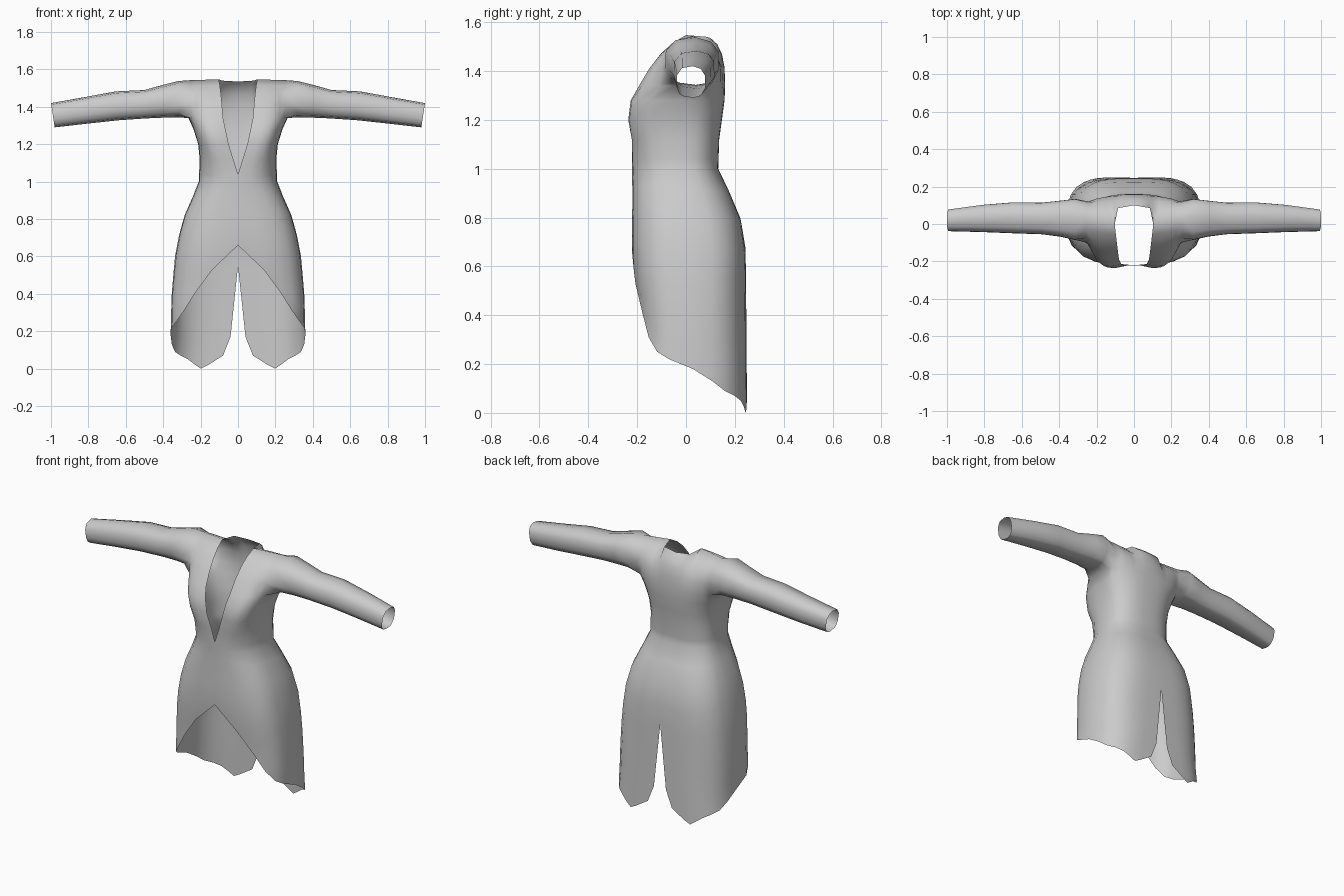
import bpy, bmesh, math
from mathutils import Vector

cube = bpy.data.objects.get("Cube")
if cube:
    bpy.data.objects.remove(cube)


def lookup(table, key):
    """Linear interpolation in rows of (key, values...)."""
    for lo, hi in zip(table, table[1:]):
        if key <= hi[0]:
            f = max(0, (key - lo[0]) / (hi[0] - lo[0]))
            return [p + (q - p) * f for p, q in zip(lo[1:], hi[1:])]
    return table[-1][1:]


# Torso: height, half width, front y, side y, back y, roundness, bust
TORSO = [
    (0, .365, -.19, 0, .25, .65, 0),
    (.4, .355, -.195, 0, .247, .65, 0),
    (.6, .337, -.22, 0, .245, .65, 0),
    (.73, .312, -.222, 0, .243, .65, 0),
    (.84, .28, -.22, 0, .21, .7, 0),
    (.95, .227, -.22, -.01, .155, .75, 0),
    (1.0, .21, -.222, -.01, .132, .8, 0),
    (1.12, .205, -.22, -.01, .136, .8, .015),
    (1.2, .213, -.225, -.01, .147, .8, .035),
    (1.28, .238, -.215, 0, .158, .8, .035),
    (1.34, .265, -.19, .02, .16, .8, .015),
]
NECK = [(1.04, 0), (1.2, .05), (1.34, .08)]
SLIT = [(.07, .08), (.17, .04), (.55, 0)]
# Columns from front centre round to back centre: angle, hem height
HEM = [(0, .66), (14, .53), (30, .41), (46, .31), (62, .25), (78, .22),
       (92, .18), (106, .13), (120, .09), (135, .07), (148, .05),
       (157, .025), (165, 0), (172, .02), (180, .07)]
# Sleeve: x, front y, back y, bottom z, top z
SLEEVE = [(.32, -.088, .138, 1.343, 1.538), (.4, -.07, .128, 1.342, 1.518),
          (.5, -.057, .117, 1.338, 1.49), (.65, -.052, .119, 1.328, 1.483),
          (.82, -.045, .105, 1.31, 1.452), (1.0, -.04, .08, 1.29, 1.42)]
LOWER = [0, .108, .25, .4, .516, .65, .78, .9, 1]
UPPER = [1.04, 1.12, 1.2, 1.28, 1.34]
FRONT, BACK, LAST, STEPS = 4, 8, 14, 4


def torso_point(deg, z):
    w, front, mid, back, p, bust = lookup(TORSO, z)
    a = math.radians(deg)
    gap = lookup(NECK, z)[0] if deg < 90 else lookup(SLIT, z)[0]
    s, c = abs(math.sin(a)) ** p, abs(math.cos(a)) ** p
    if deg in (0, 180):
        s = 0
    y = mid + (front - mid if deg < 90 else back - mid) * c
    if deg < 90:
        y -= bust * math.sin(2 * a)
    return Vector((gap + (w - gap) * s, y, z))


bm = bmesh.new()

# Skirt and bodice up to the armpit
rows = [[bm.verts.new(torso_point(d, h + (1 - h) * v)) for d, h in HEM]
        for v in LOWER]
rows += [[bm.verts.new(torso_point(d, z)) for d, _ in HEM] for z in UPPER]
for low, high in zip(rows, rows[1:]):
    for j in range(LAST):
        bm.faces.new((low[j], low[j + 1], high[j + 1], high[j]))
armpit = rows[-1]

# Shoulder line and back of the neck
top = {}
for j in range(FRONT + 1):
    t = j / FRONT
    top[j] = bm.verts.new((.103 + .157 * t, .03 * t, 1.547 - .005 * t))
    top[BACK + FRONT - j] = top[j]
top[LAST - 1] = bm.verts.new((.085, .085, 1.54))
top[LAST] = bm.verts.new((0, .1, 1.535))


def panel_column(j, bulge):
    a, c = armpit[j].co, top[j].co
    b = Vector(((a.x + c.x) / 2, bulge, 1.5))
    mids = []
    for k in range(1, STEPS):
        t = k / STEPS
        mids.append(bm.verts.new(a * (1 - t) ** 2 + b * 2 * t * (1 - t) + c * t * t))
    return [armpit[j]] + mids + [top[j]]


# Chest and upper back panels
panels = {j: panel_column(j, -.11) for j in range(FRONT + 1)}
panels.update({j: panel_column(j, .165) for j in range(BACK, LAST + 1)})
for j in list(range(FRONT)) + list(range(BACK, LAST)):
    left, right = panels[j], panels[j + 1]
    for k in range(STEPS):
        bm.faces.new((left[k], right[k], right[k + 1], left[k + 1]))

# Sleeve continues from the armhole
ring = armpit[FRONT:BACK] + panels[BACK] + panels[FRONT][-2:0:-1]
angles = [math.atan2((v.co.z - 1.44) / .1, (v.co.y - .02) / .11) for v in ring]


def squared(value):
    return math.copysign(abs(value) ** .8, value)


for x, y0, y1, z0, z1 in SLEEVE:
    new = []
    for a in angles:
        c, s = squared(math.cos(a)), squared(math.sin(a))
        cuff_slant = .01 * (1 - s) * x
        new.append(bm.verts.new((x - cuff_slant, (y0 + y1) / 2 + c * (y1 - y0) / 2,
                                 (z0 + z1) / 2 + s * (z1 - z0) / 2)))
    for i in range(len(ring)):
        k = (i + 1) % len(ring)
        bm.faces.new((ring[i], ring[k], new[k], new[i]))
    ring = new

bmesh.ops.recalc_face_normals(bm, faces=bm.faces[:])
# Keep the outside facing outwards
bm.faces.ensure_lookup_table()
side = max(bm.faces, key=lambda f: f.calc_center_median().y)
if side.normal.y < 0:
    bmesh.ops.reverse_faces(bm, faces=bm.faces[:])

mesh = bpy.data.meshes.new("robe")
bm.to_mesh(mesh)
bm.free()
robe = bpy.data.objects.new("robe", mesh)
bpy.context.collection.objects.link(robe)

# Mirror to the other half
mirror = robe.modifiers.new("mirror", "MIRROR")
mirror.use_clip = True
mirror.merge_threshold = .001

# Cloth
cloth = bpy.data.materials.new("grey cloth")
cloth.use_nodes = True
colour = (.6, .6, .6, 1)
cloth.diffuse_color = colour
cloth.node_tree.nodes["Principled BSDF"].inputs["Base Color"].default_value = colour
mesh.materials.append(cloth)

bpy.context.view_layer.objects.active = robe
robe.select_set(True)
bpy.ops.object.shade_smooth_by_angle(angle=math.radians(60))
